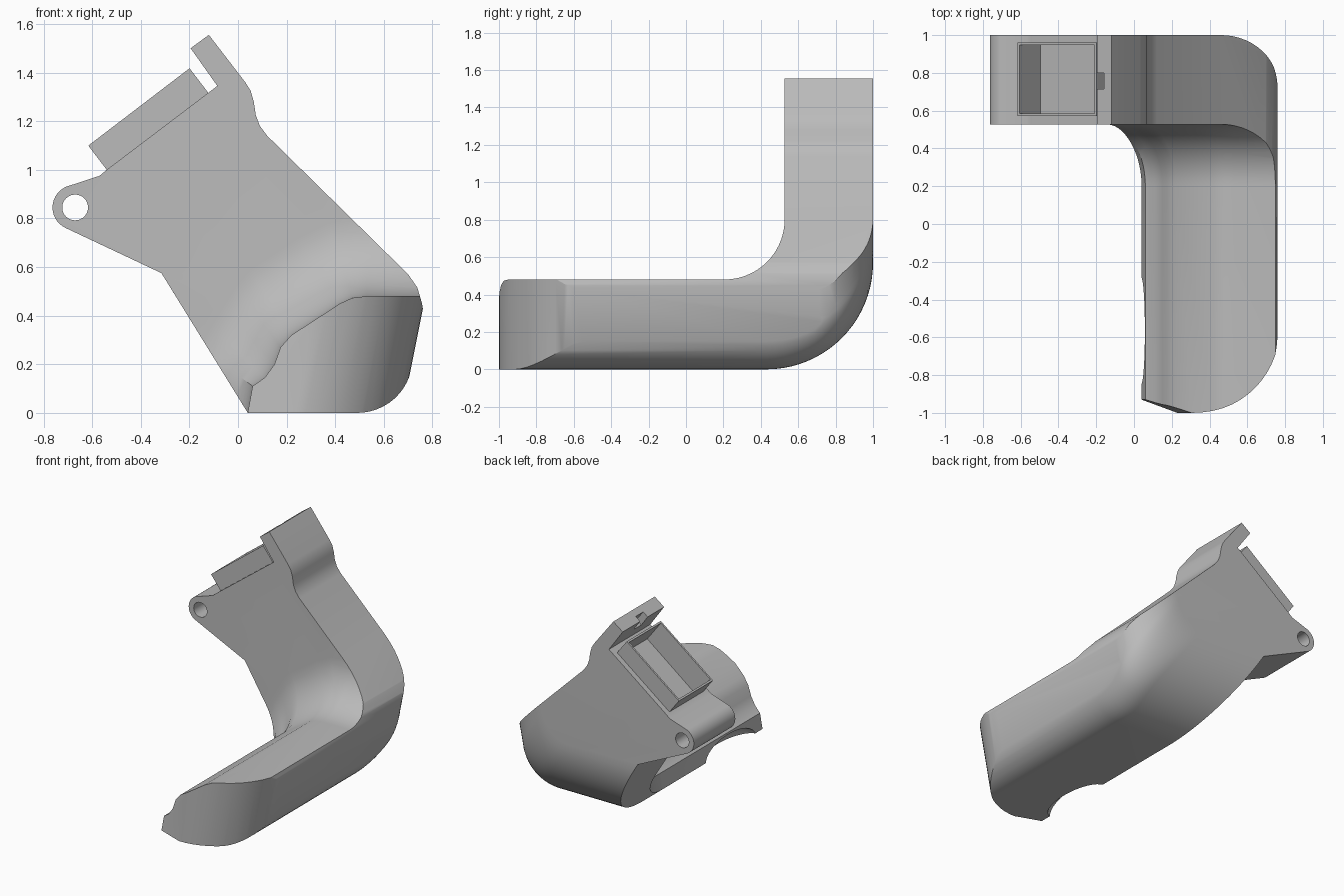
import bpy
import bmesh
from math import sin, cos, pi, sqrt, radians

if "Cube" in bpy.data.objects:
    bpy.data.objects.remove(bpy.data.objects["Cube"])

grey = bpy.data.materials.new("plain_grey")
grey.use_nodes = True
grey.diffuse_color = (0.5, 0.5, 0.5, 1)
grey.node_tree.nodes["Principled BSDF"].inputs["Base Color"].default_value = (0.5, 0.5, 0.5, 1)


def arc(cx, cz, rx, rz, start, end, steps=14):
    angles = [radians(start + (end - start) * i / steps) for i in range(steps + 1)]
    return [(cx + rx * cos(a), cz + rz * sin(a)) for a in angles]


def loft(name, rings):
    """Skin a solid through rings that share a point count."""
    bm = bmesh.new()
    loops = [[bm.verts.new(p) for p in ring] for ring in rings]
    for a, b in zip(loops, loops[1:]):
        for i in range(len(a)):
            j = (i + 1) % len(a)
            bm.faces.new((a[i], a[j], b[j], b[i]))
    bm.faces.new(loops[0])
    bm.faces.new(loops[-1][::-1])
    bmesh.ops.recalc_face_normals(bm, faces=bm.faces)
    mesh = bpy.data.meshes.new(name)
    bm.to_mesh(mesh)
    bm.free()
    mesh.materials.append(grey)
    obj = bpy.data.objects.new(name, mesh)
    bpy.context.collection.objects.link(obj)
    return obj


def prism(name, outline, y0, y1):
    return loft(name, [[(x, y, z) for x, z in outline] for y in (y0, y1)])


def combine(target, tool, operation):
    mod = target.modifiers.new("cut", "BOOLEAN")
    mod.operation, mod.solver, mod.object = operation, "EXACT", tool
    bpy.context.view_layer.objects.active = target
    bpy.ops.object.modifier_apply(modifier=mod.name)
    bpy.data.objects.remove(tool)


def tilted(u0, u1, n0, n1):
    """Rectangle in the frame of the slanted mounting face."""
    ux, uz = 0.795, 0.607
    corners = ((u0, n0), (u1, n0), (u1, n1), (u0, n1))
    return [(-0.54 + u * ux - n * uz, 1.0 + u * uz + n * ux) for u, n in corners]


# Bracket body: front outline with the hinge eye and the top lip
outline = [(0.102, -0.1), (0.9, -0.1), (0.765, 0.40), (0.757, 0.45), (0.738, 0.515), (0.70, 0.57),
           (0.12, 1.14), (0.09, 1.18), (0.073, 1.225), (0.065, 1.28), (0.052, 1.325), (0.03, 1.36),
           (-0.12, 1.555), (-0.195, 1.5), (-0.085, 1.345), (-0.54, 1.0), (-0.57, 0.975)]
outline += arc(-0.67, 0.845, 0.093, 0.093, 114, 245) + [(-0.315, 0.575)]
body = prism("bracket_body", outline, -1.1, 1.1)

# Plan shape: rounded front end, walls leaning outward with height
plan = arc(0.23, -0.55, 0.445, 0.45, -90, 0) + [(0.675, 1.2), (-1.4, 1.2), (-1.4, -0.4)]
plan_solid = loft("plan_shape", [[(x + 0.2 * z, y, z) for x, y in plan] for z in (-0.3, 1.9)])
combine(body, plan_solid, "INTERSECT")

# Underside: rounded lower edge sweeping up into the back
corner = arc(0.49, 0.225, 0.228, 0.225, -90, -5, 12)
rings = []
for y in [-1.2] + [0.43 + 0.57 * sin(i * pi / 40) for i in range(21)]:
    t = max(0, (y - 0.43) / 0.57)
    s = max(0, (y - 0.7) / 0.3)
    dz = 0.57 * (1 - sqrt(max(0, 1 - t * t)))
    dx = 0.375 * (1 - sqrt(max(0, 1 - s * s)))
    ring = [(-1.5, y, dz)] + [(x - dx + 0.2 * dz, y, z + dz) for x, z in corner]
    rings.append(ring + [(1.075 - dx, y, 2), (-1.5, y, 2)])
combine(body, loft("underside", rings), "INTERSECT")

# Lower arm: its section swells through a round fillet into the upright plate
arm = [(0.04, -0.1), (0.04, 0), (0.06, 0.11), (0.11, 0.145), (0.15, 0.2), (0.175, 0.27),
       (0.22, 0.32), (0.42, 0.45), (0.47, 0.473), (0.53, 0.48), (1.2, 0.48), (1.2, -0.1)]
root = [(-0.24, -0.1), (-0.22, 0.1), (-0.15, 0.27), (-0.11, 0.36), (-0.06, 0.44), (-0.01, 0.52),
        (0.05, 0.59), (0.25, 0.72), (0.37, 0.78), (0.53, 0.80), (1.2, 0.8), (1.2, -0.1)]
plate = [(-1.5, -0.1), (-1.5, 0.2), (-1.5, 0.5), (-1.5, 0.8), (-1.5, 1.2), (-1.5, 1.9),
         (-1, 1.9), (-0.5, 1.9), (0, 1.9), (0.6, 1.9), (1.2, 1.9), (1.2, -0.1)]
rings = [[(x, -1.2, z) for x, z in arm]]
for i in range(15):
    a = i * pi / 28
    f, y = 1 - cos(a), 0.205 + 0.322 * sin(a)
    rings.append([(p[0] + (q[0] - p[0]) * f, y, p[1] + (q[1] - p[1]) * f) for p, q in zip(arm, root)])
rings += [[(x, y, z) for x, z in plate] for y in (0.528, 1.2)]
combine(body, loft("arm_sweep", rings), "INTERSECT")

# Hinge eye hole
combine(body, prism("eye_hole", arc(-0.67, 0.845, 0.053, 0.053, 0, 348.75, 31), 0.3, 1.2), "DIFFERENCE")

# Shallow scoop on the inner lower edge of the arm
bpy.ops.mesh.primitive_uv_sphere_add(segments=32, ring_count=16, location=(0.03, -0.565, -0.01))
scoop = bpy.context.object
scoop.scale = (0.12, 0.285, 0.11)
bpy.ops.object.transform_apply(location=False, rotation=False, scale=True)
scoop.data.materials.append(grey)
combine(body, scoop, "DIFFERENCE")

# Open socket standing on the slanted face, and the notch in the lip
combine(body, prism("socket_box", tilted(0, 0.524, -0.02, 0.125), 0.572, 0.96), "UNION")
combine(body, prism("socket_pocket", tilted(0.013, 0.511, -0.055, 0.2), 0.585, 0.947), "DIFFERENCE")
combine(body, prism("lip_notch", tilted(0.55, 0.622, 0.1, 0.25), 0.715, 0.8), "DIFFERENCE")

bpy.ops.object.select_all(action="DESELECT")
body.select_set(True)
bpy.context.view_layer.objects.active = body
bpy.ops.object.shade_smooth_by_angle(angle=radians(28))
